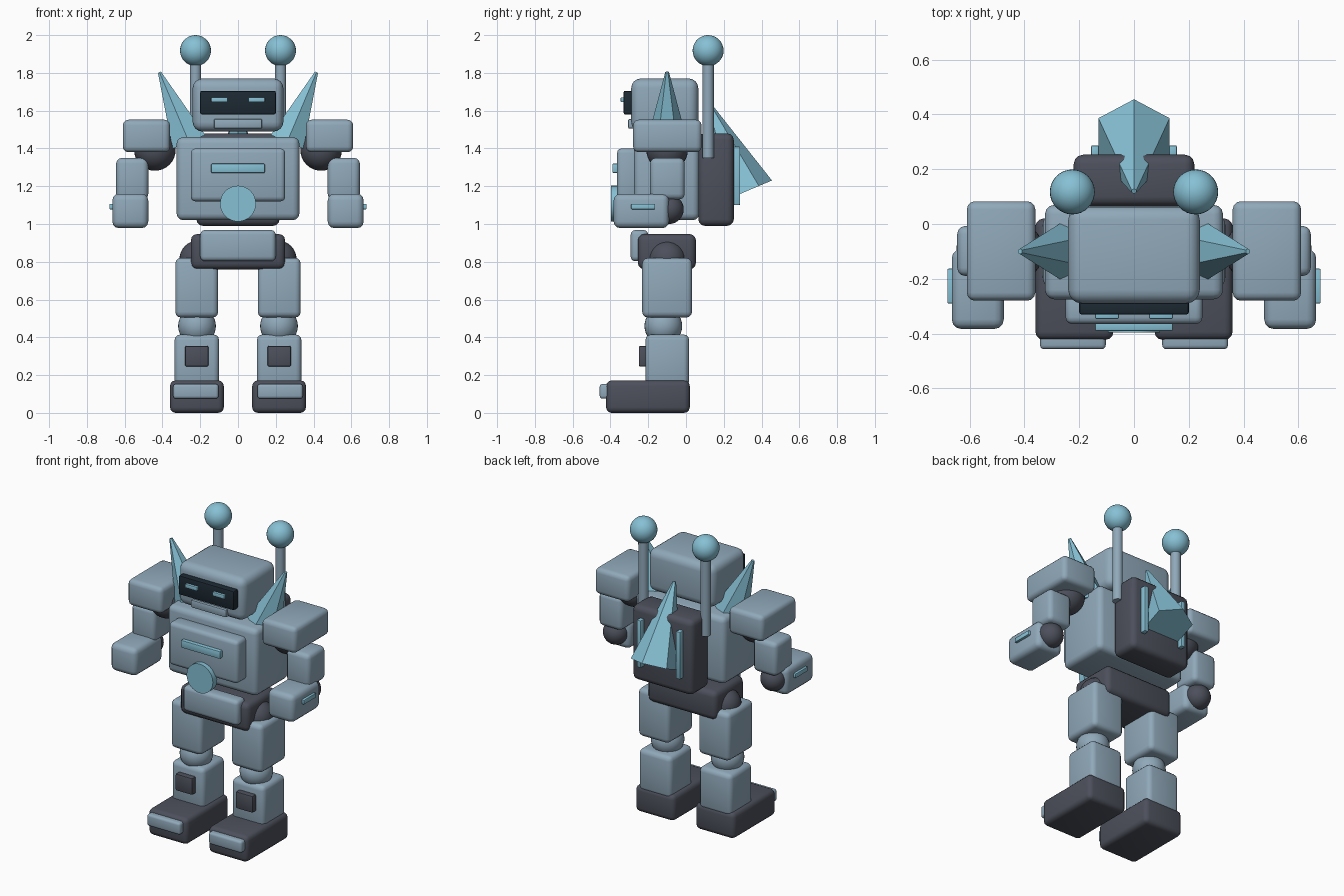
import bpy, math

if "Cube" in bpy.data.objects:
    bpy.data.objects.remove(bpy.data.objects["Cube"])


def material(name, rgb):
    m = bpy.data.materials.new(name)
    m.diffuse_color = (*rgb, 1)
    m.use_nodes = True
    m.node_tree.nodes["Principled BSDF"].inputs["Base Color"].default_value = m.diffuse_color
    return m


BODY = material("blue_grey", (0.28, 0.395, 0.49))
DARK = material("charcoal", (0.073, 0.08, 0.105))
VISOR = material("visor_black", (0.012, 0.022, 0.032))
ACCENT = material("light_teal", (0.24, 0.53, 0.66))


def finish(name, mat, smooth=True):
    ob = bpy.context.object
    ob.name = name
    ob.data.materials.append(mat)
    if smooth:
        bpy.ops.object.shade_smooth_by_angle(angle=math.radians(35))
    return ob


def box(name, mat, x, y, z, bevel=0.03, seg=3):
    """Rounded box given by its (min, max) range on each axis."""
    rng = (x, y, z)
    bpy.ops.mesh.primitive_cube_add(size=1, location=[(a + b) / 2 for a, b in rng])
    ob = bpy.context.object
    ob.scale = [b - a for a, b in rng]
    bpy.ops.object.transform_apply(location=False, rotation=False, scale=True)
    mod = ob.modifiers.new("rounding", 'BEVEL')
    mod.width, mod.segments = bevel, seg
    bpy.ops.object.modifier_apply(modifier=mod.name)
    return finish(name, mat)


def ball(name, mat, loc, r):
    bpy.ops.mesh.primitive_uv_sphere_add(segments=32, ring_count=16, radius=r, location=loc)
    return finish(name, mat)


def rod(name, mat, loc, r, depth, rot=(0, 0, 0)):
    bpy.ops.mesh.primitive_cylinder_add(vertices=32, radius=r, depth=depth,
                                        location=loc, rotation=rot)
    return finish(name, mat)


def spike(name, base, r, length, rot):
    """Six-sided spike leaning away from the centre of its base."""
    bpy.ops.mesh.primitive_cone_add(vertices=6, radius1=r, radius2=0.01, depth=length)
    ob = bpy.context.object
    for v in ob.data.vertices:
        v.co.z += length / 2
    ob.location, ob.rotation_euler = base, rot
    return finish(name, ACCENT, smooth=False)


# Head and face
box("head", BODY, (-0.24, 0.24), (-0.29, 0.065), (1.49, 1.77), 0.05, 4)
box("visor", VISOR, (-0.2, 0.2), (-0.33, -0.27), (1.58, 1.705), 0.008, 2)
box("mouth_plate", BODY, (-0.128, 0.128), (-0.307, -0.27), (1.505, 1.556), 0.008, 2)

# Torso and chest details
box("torso", BODY, (-0.325, 0.325), (-0.275, 0.07), (1.02, 1.46), 0.035)
box("chest_panel", BODY, (-0.25, 0.25), (-0.365, -0.25), (1.12, 1.4), 0.025)
box("chest_bar", ACCENT, (-0.142, 0.142), (-0.39, -0.35), (1.27, 1.32), 0.006, 2)
rod("chest_disc", ACCENT, (0, -0.373, 1.108), 0.095, 0.046, (math.pi / 2, 0, 0))

# Backpack and its spike
box("backpack", DARK, (-0.22, 0.22), (0.065, 0.253), (0.99, 1.48), 0.035)
spike("back_spike", (0, 0.317, 1.172), 0.15, 0.508, (0.4, 0, 0))

# Pelvis
box("pelvis", DARK, (-0.25, 0.25), (-0.255, 0.053), (0.76, 0.947), 0.035)
box("pelvis_plate", BODY, (-0.2, 0.2), (-0.293, -0.2), (0.803, 0.968), 0.025)

for side, s in (("left", 1), ("right", -1)):
    def sx(a, b):
        return tuple(sorted((s * a, s * b)))

    # Eyes, antennas, wing spikes and backpack rails
    box(f"{side}_eye", ACCENT, sx(0.055, 0.142), (-0.346, -0.32), (1.645, 1.671), 0.004, 2)
    rod(f"{side}_antenna", BODY, (s * 0.225, 0.117, 1.61), 0.03, 0.52)
    ball(f"{side}_antenna_ball", ACCENT, (s * 0.225, 0.117, 1.918), 0.082)
    spike(f"{side}_wing_spike", (s * 0.26, -0.1, 1.435), 0.108, 0.4, (0, s * 0.4, 0))
    box(f"{side}_backpack_rail", ACCENT, sx(0.127, 0.157), (0.24, 0.287), (1.1, 1.41), 0.006, 2)

    # Arm
    ball(f"{side}_shoulder_joint", DARK, (s * 0.44, -0.1, 1.392), 0.11)
    box(f"{side}_shoulder_pad", BODY, sx(0.36, 0.61), (-0.28, 0.083), (1.38, 1.552))
    box(f"{side}_upper_arm", BODY, sx(0.475, 0.645), (-0.19, -0.007), (1.13, 1.35))
    ball(f"{side}_elbow", DARK, (s * 0.57, -0.09, 1.078), 0.078)
    box(f"{side}_forearm", BODY, sx(0.475, 0.665), (-0.383, -0.09), (0.978, 1.16), 0.035)
    box(f"{side}_forearm_strip", ACCENT, sx(0.65, 0.681), (-0.29, -0.163), (1.078, 1.107), 0.004, 2)

    # Leg
    ball(f"{side}_hip_joint", DARK, (s * 0.21, -0.1, 0.813), 0.1)
    box(f"{side}_thigh", BODY, sx(0.105, 0.332), (-0.232, 0.032), (0.505, 0.82))
    ball(f"{side}_knee", BODY, (s * 0.217, -0.12, 0.46), 0.1)
    box(f"{side}_shin", BODY, sx(0.1, 0.336), (-0.215, 0.017), (0.14, 0.415))
    box(f"{side}_shin_plate", DARK, sx(0.157, 0.28), (-0.25, -0.2), (0.245, 0.355), 0.008, 2)
    box(f"{side}_foot", DARK, sx(0.075, 0.36), (-0.423, 0.02), (0, 0.172), 0.03)
    box(f"{side}_toe_plate", BODY, sx(0.103, 0.343), (-0.457, -0.38), (0.075, 0.153), 0.015)
